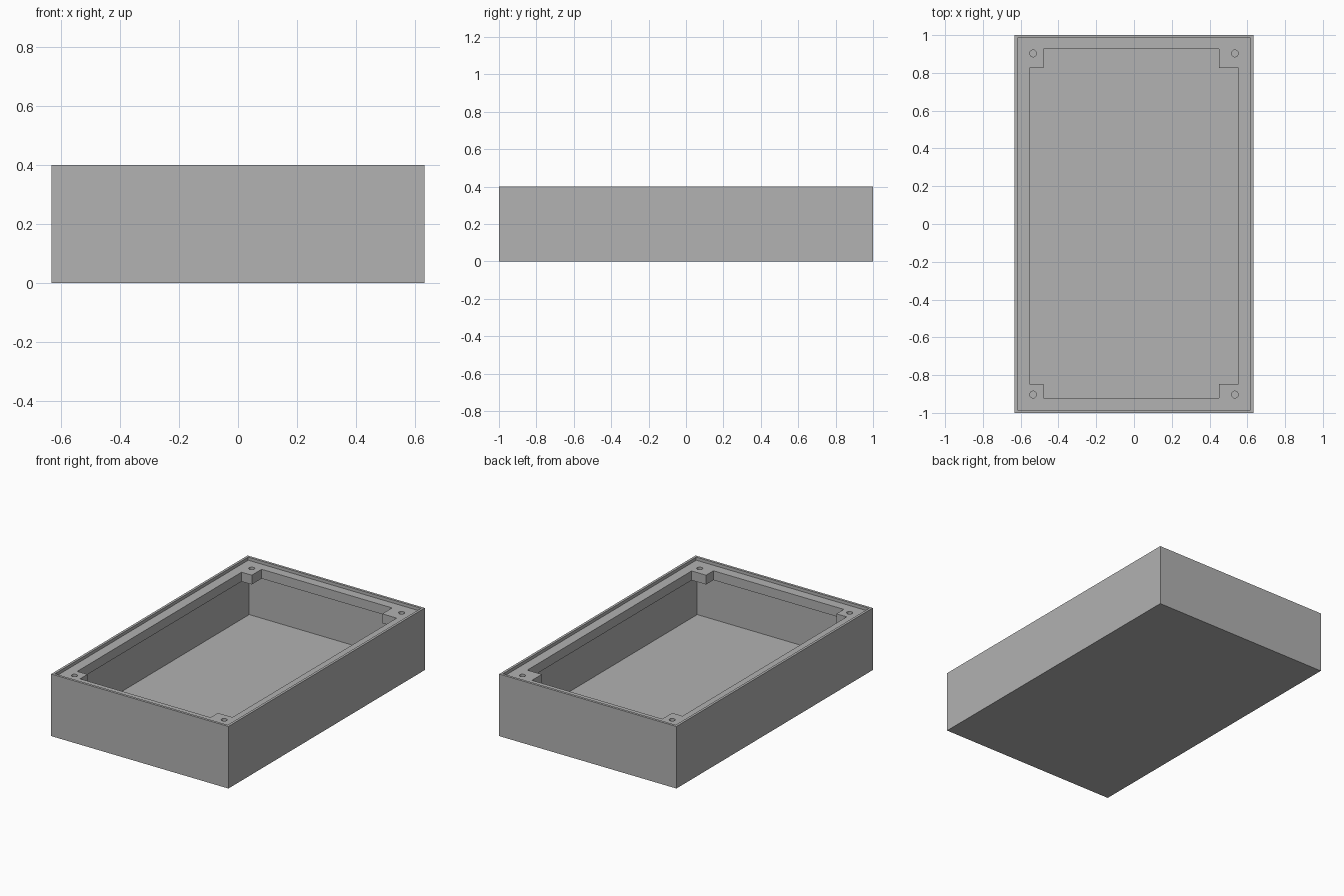
import bpy
import bmesh

# Remove the default cube
cube = bpy.data.objects.get("Cube")
if cube:
    bpy.data.objects.remove(cube, do_unlink=True)

# Overall sizes
HX, HY, HEIGHT = 0.632, 1.0, 0.4
WALL, FLOOR, LIP = 0.04, 0.045, 0.016
LEDGE_TOP, LEDGE_BOTTOM = 0.38, 0.32

grey = bpy.data.materials.new("plain_grey")
grey.use_nodes = True
grey.diffuse_color = (0.445, 0.445, 0.445, 1)
grey.node_tree.nodes["Principled BSDF"].inputs["Base Color"].default_value = grey.diffuse_color


def finish(name, bm):
    bmesh.ops.recalc_face_normals(bm, faces=bm.faces)
    mesh = bpy.data.meshes.new(name)
    bm.to_mesh(mesh)
    bm.free()
    mesh.materials.append(grey)
    obj = bpy.data.objects.new(name, mesh)
    bpy.context.collection.objects.link(obj)
    return obj


def prism(name, outline, z0, z1):
    """Extrude a flat outline from z0 up to z1."""
    bm = bmesh.new()
    face = bm.faces.new([bm.verts.new((x, y, z0)) for x, y in outline])
    top = bmesh.ops.extrude_face_region(bm, geom=[face])["geom"]
    bmesh.ops.translate(bm, vec=(0, 0, z1 - z0),
                        verts=[v for v in top if isinstance(v, bmesh.types.BMVert)])
    return finish(name, bm)


def box(name, hx, hy, z0, z1):
    return prism(name, [(-hx, -hy), (hx, -hy), (hx, hy), (-hx, hy)], z0, z1)


def drill(name, x, y, radius):
    bm = bmesh.new()
    bmesh.ops.create_cone(bm, cap_ends=True, segments=24, radius1=radius, radius2=radius, depth=0.2)
    bmesh.ops.translate(bm, vec=(x, y, LEDGE_BOTTOM + 0.03), verts=bm.verts)
    return finish(name, bm)


# Solid tray, then the shapes taken out of it
tray = box("tray", HX, HY, 0, HEIGHT)
cutters = [
    box("cavity_cutter", HX - WALL, HY - WALL, FLOOR, LEDGE_BOTTOM),
    box("lid_recess_cutter", HX - LIP, HY - LIP, LEDGE_TOP, HEIGHT + 0.1),
]

# Opening in the ledge, notched to leave a screw tab in each corner
x, y0, y1 = 0.553, -0.922, 0.926
tab_l, tab_r, tab_f, tab_b = -0.48, 0.45, -0.847, 0.826
opening = [(tab_l, y0), (tab_r, y0), (tab_r, tab_f), (x, tab_f),
           (x, tab_b), (tab_r, tab_b), (tab_r, y1), (tab_l, y1),
           (tab_l, tab_b), (-x, tab_b), (-x, tab_f), (tab_l, tab_f)]
cutters.append(prism("opening_cutter", opening, 0.2, 0.45))

# Screw holes through the tabs
for sx in (-1, 1):
    for sy in (-1, 1):
        cutters.append(drill("screw_hole_cutter", sx * 0.534, sy * 0.903, 0.018))

for cutter in cutters:
    mod = tray.modifiers.new(cutter.name, "BOOLEAN")
    mod.operation = "DIFFERENCE"
    mod.solver = "EXACT"
    mod.object = cutter

# Bake the cuts and drop the cutters
bpy.context.view_layer.update()
evaluated = tray.evaluated_get(bpy.context.evaluated_depsgraph_get())
cut_mesh = bpy.data.meshes.new_from_object(evaluated)
tray.modifiers.clear()
tray.data = cut_mesh
tray.data.materials.clear()
tray.data.materials.append(grey)
for polygon in tray.data.polygons:
    polygon.material_index = 0
for cutter in cutters:
    bpy.data.objects.remove(cutter, do_unlink=True)
